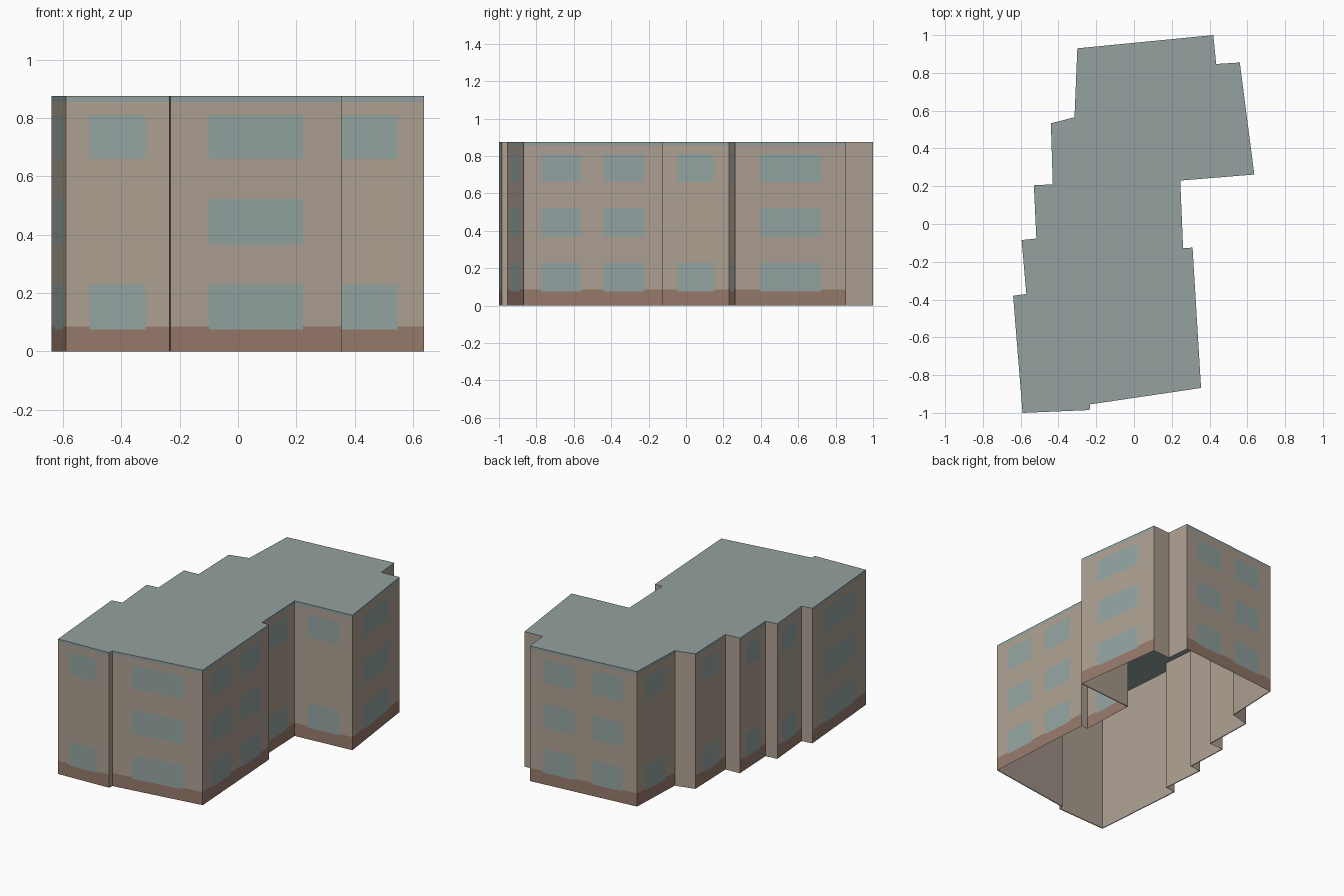
import bpy
import bmesh
from mathutils import Vector

cube = bpy.data.objects.get("Cube")
if cube:
    bpy.data.objects.remove(cube, do_unlink=True)


def material(name, rgb):
    mat = bpy.data.materials.new(name)
    mat.use_nodes = True
    linear = [(c / 255) ** 2.2 for c in rgb] + [1]
    mat.diffuse_color = linear
    mat.node_tree.nodes["Principled BSDF"].inputs["Base Color"].default_value = linear
    return mat


WALL, PLINTH, GLASS, TRIM = range(4)
wall_mats = [
    material("beige wall", (172, 159, 145)),
    material("red brown plinth", (150, 121, 107)),
    material("blue grey window", (146, 163, 161)),
    material("grey green roof", (146, 160, 158)),
]

# Footprint, counter-clockwise from the front corner
FOOTPRINT = [Vector(p) for p in (
    (-.59, -1), (-.235, -.985), (-.232, -.955), (.355, -.868), (.31, -.125),
    (.26, -.128), (.245, .23), (.637, .262), (.56, .855), (.435, .847),
    (.42, 1), (-.3, .93), (-.315, .565), (-.44, .533), (-.43, .21),
    (-.53, .205), (-.517, -.077), (-.595, -.085), (-.57, -.37), (-.64, -.38))]
HEIGHT = .875
PLINTH_TOP = .085
TRIM_BOTTOM = .855
ROWS = [(.075, .23), (.367, .522), (.66, .81)]
LEVELS = sorted([0, PLINTH_TOP, TRIM_BOTTOM, HEIGHT] + [z for row in ROWS for z in row])


def window_layout(length):
    """Spans along the wall and the storeys that have windows."""
    if length < .2:
        return [], []
    if length < .45:
        return [(.23, .77)], [ROWS[0], ROWS[2]]
    if length < .68:
        return [(.225, .775)], ROWS
    return [(.125, .415), (.575, .865)], ROWS


def inside(value, spans):
    return any(a < value < b for a, b in spans)


def wall_material(u, z, length):
    spans, rows = window_layout(length)
    if not spans:
        return WALL
    if inside(u, spans) and inside(z, rows):
        return GLASS
    if z < PLINTH_TOP:
        return PLINTH
    return TRIM if z > TRIM_BOTTOM else WALL


def edges_of(points):
    return list(zip(points, points[1:] + points[:1]))


def finish(name, bm, mats):
    bmesh.ops.remove_doubles(bm, verts=bm.verts, dist=.0001)
    mesh = bpy.data.meshes.new(name)
    bm.to_mesh(mesh)
    bm.free()
    for mat in mats:
        mesh.materials.append(mat)
    obj = bpy.data.objects.new(name, mesh)
    bpy.context.collection.objects.link(obj)
    return obj


# Outer walls, cut into cells for windows, plinth and trim
bm = bmesh.new()
for a, b in edges_of(FOOTPRINT):
    length = (b - a).length
    cuts = [0] + [u for span in window_layout(length)[0] for u in span] + [1]
    for u0, u1 in zip(cuts, cuts[1:]):
        p, q = a.lerp(b, u0), a.lerp(b, u1)
        for z0, z1 in zip(LEVELS, LEVELS[1:]):
            corners = [(*p, z0), (*q, z0), (*q, z1), (*p, z1)]
            face = bm.faces.new([bm.verts.new(c) for c in corners])
            face.material_index = wall_material((u0 + u1) / 2, (z0 + z1) / 2, length)
finish("outer_walls", bm, wall_mats)

# Flat roof
bm = bmesh.new()
bm.faces.new([bm.verts.new((*p, HEIGHT)) for p in FOOTPRINT])
finish("roof", bm, [wall_mats[TRIM]])


# Plain inner lining, leaning in slightly from the open base
def inset(i, depth):
    p = FOOTPRINT[i]
    before = (p - FOOTPRINT[i - 1]).normalized()
    after = (FOOTPRINT[(i + 1) % len(FOOTPRINT)] - p).normalized()
    n0, n1 = Vector((-before.y, before.x)), Vector((-after.y, after.x))
    return p + (n0 + n1) * depth / (1 + n0.dot(n1))


bm = bmesh.new()
base = [bm.verts.new((*p, 0)) for p in FOOTPRINT]
low = [bm.verts.new((*inset(i, .003), .003)) for i in range(len(FOOTPRINT))]
top = [bm.verts.new((*inset(i, .003), HEIGHT - .002)) for i in range(len(FOOTPRINT))]
for lower, upper in ((base, low), (low, top)):
    for (a, b), (c, d) in zip(edges_of(lower), edges_of(upper)):
        bm.faces.new((b, a, c, d))
finish("inner_lining", bm, [wall_mats[WALL]])
